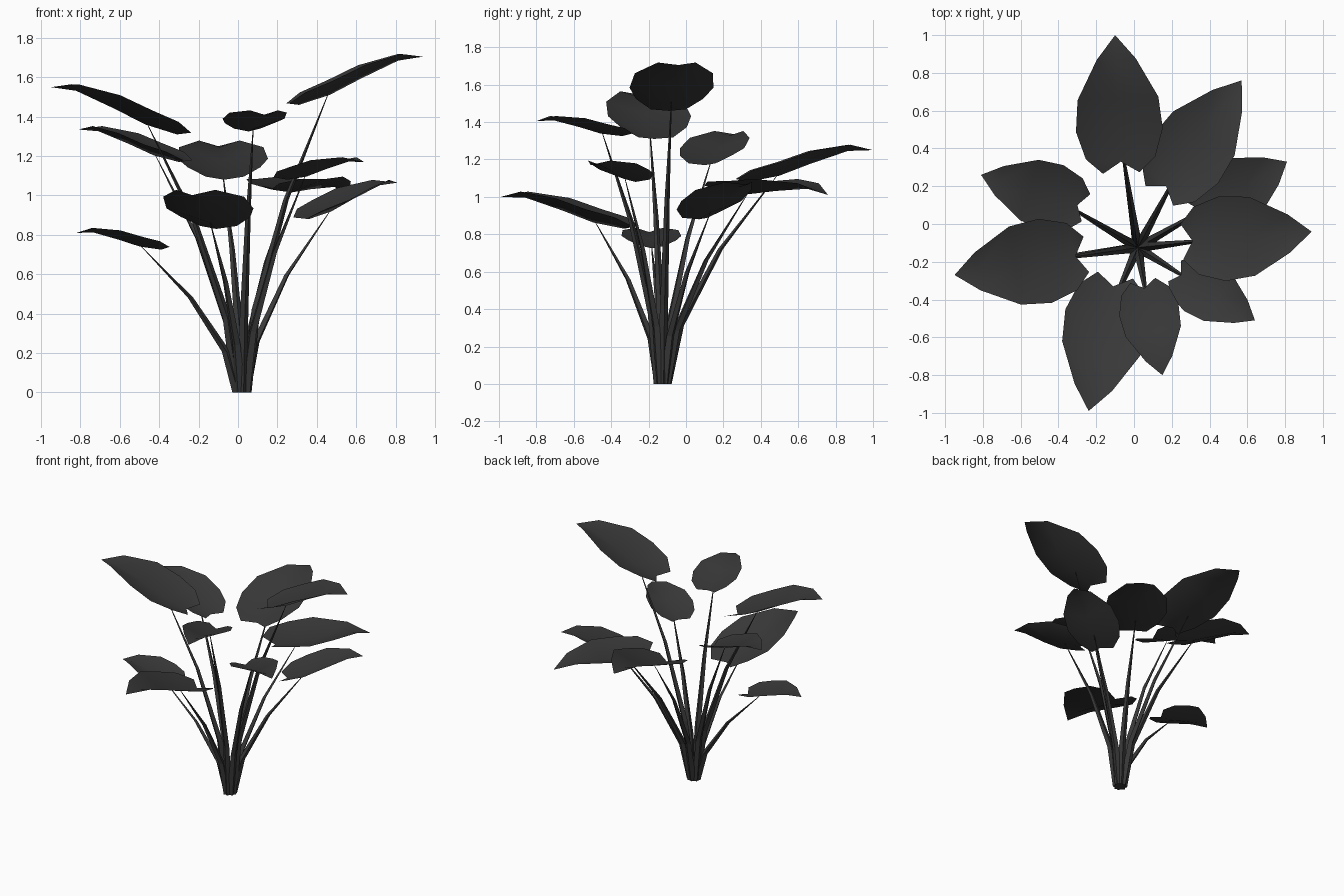
import bpy, math
from mathutils import Vector

if "Cube" in bpy.data.objects:
    bpy.data.objects.remove(bpy.data.objects["Cube"])

mat = bpy.data.materials.new("dark_foliage")
mat.diffuse_color = (0.04, 0.04, 0.04, 1)
mat.use_nodes = True
mat.node_tree.nodes["Principled BSDF"].inputs["Base Color"].default_value = mat.diffuse_color

ROOT = Vector((0.02, -0.125, 0))
UP = Vector((0, 0, 1))

# Leaf template: (position along leaf, lift) for the midrib,
# (position along leaf, fraction of half width) for the margin
RIB = [(0, 0), (0.25, -0.01), (0.5, 0.012), (0.8, 0.03), (1, 0)]
EDGE = [(-0.09, 0.42), (0.03, 0.8), (0.25, 1), (0.5, 0.93), (0.81, 0.45)]
CUP = 0.32


def add_mesh(name, verts, faces, smooth):
    mesh = bpy.data.meshes.new(name)
    mesh.from_pydata(verts, [], faces)
    mesh.materials.append(mat)
    for p in mesh.polygons:
        p.use_smooth = smooth
    obj = bpy.data.objects.new(name, mesh)
    bpy.context.collection.objects.link(obj)
    return obj


def lift(t):
    for (a, za), (b, zb) in zip(RIB, RIB[1:]):
        if t <= b:
            return za + (zb - za) * max(0, t - a) / (b - a)
    return 0


def leaf(name, notch, tip, half):
    """Heart-shaped sheet, folded up along the midrib."""
    axis = tip - notch
    side = UP.cross(axis).normalized()

    def point(t, w):
        z = lift(t) * axis.length / 0.7 + CUP * abs(w) * half
        return notch + axis * t + side * (w * half) + UP * z

    verts = [point(t, 0) for t, _ in RIB]
    verts += [point(t, w) for t, w in EDGE]
    verts += [point(t, -w) for t, w in EDGE]
    right = [(0, 6, 5), (0, 1, 7, 6), (1, 2, 8, 7), (2, 3, 9, 8), (3, 4, 9)]
    left = [tuple(i + 5 if i > 4 else i for i in reversed(f)) for f in right]
    add_mesh(name, verts, right + left, True)
    return point(0.23, 0)


def stalk(name, top):
    """Four-sided tapering stem bending outward to the leaf."""
    out = Vector((top.x - ROOT.x, top.y - ROOT.y, 0))
    start = ROOT + out.normalized() * 0.022
    run = Vector((top.x - start.x, top.y - start.y, 0))
    d = out.normalized()
    s = UP.cross(d)
    verts, faces = [], []
    for f, h, r in [(0, 0, 0.027), (0.12, 0.28, 0.022),
                    (0.49, 0.65, 0.014), (1, 1, 0.002)]:
        c = start + run * f + UP * (top.z * h)
        for k in range(4):
            a = math.pi / 2 * k
            verts.append(c + d * (r * math.cos(a)) + s * (r * math.sin(a)))
    for i in range(3):
        for k in range(4):
            n = (k + 1) % 4
            faces.append((4*i + k, 4*i + n, 4*i + 4 + n, 4*i + 4 + k))
    faces.append((3, 2, 1, 0))
    add_mesh(name, verts, faces, False)


# Each leaf: notch, tip, half width
LEAVES = [
    ((-0.07, 0.33, 1.08), (-0.10, 1.00, 1.25), 0.23),
    ((0.17, 0.20, 1.03), (0.57, 0.76, 1.01), 0.215),
    ((0.36, 0.07, 0.88), (0.81, 0.33, 1.065), 0.185),
    ((0.31, -0.09, 1.46), (0.94, -0.04, 1.705), 0.225),
    ((0.25, -0.27, 1.08), (0.64, -0.51, 1.17), 0.155),
    ((0.055, -0.34, 1.325), (0.15, -0.80, 1.405), 0.16),
    ((-0.11, -0.33, 0.83), (-0.24, -0.99, 1.00), 0.225),
    ((-0.31, -0.17, 1.31), (-0.95, -0.27, 1.55), 0.225),
    ((-0.30, 0.10, 1.17), (-0.81, 0.26, 1.335), 0.18),
    ((-0.39, -0.18, 0.725), (-0.82, -0.20, 0.81), 0.16),
]
for i, (notch, tip, half) in enumerate(LEAVES, 1):
    joint = leaf(f"leaf_{i}", Vector(notch), Vector(tip), half)
    stalk(f"stalk_{i}", joint)
